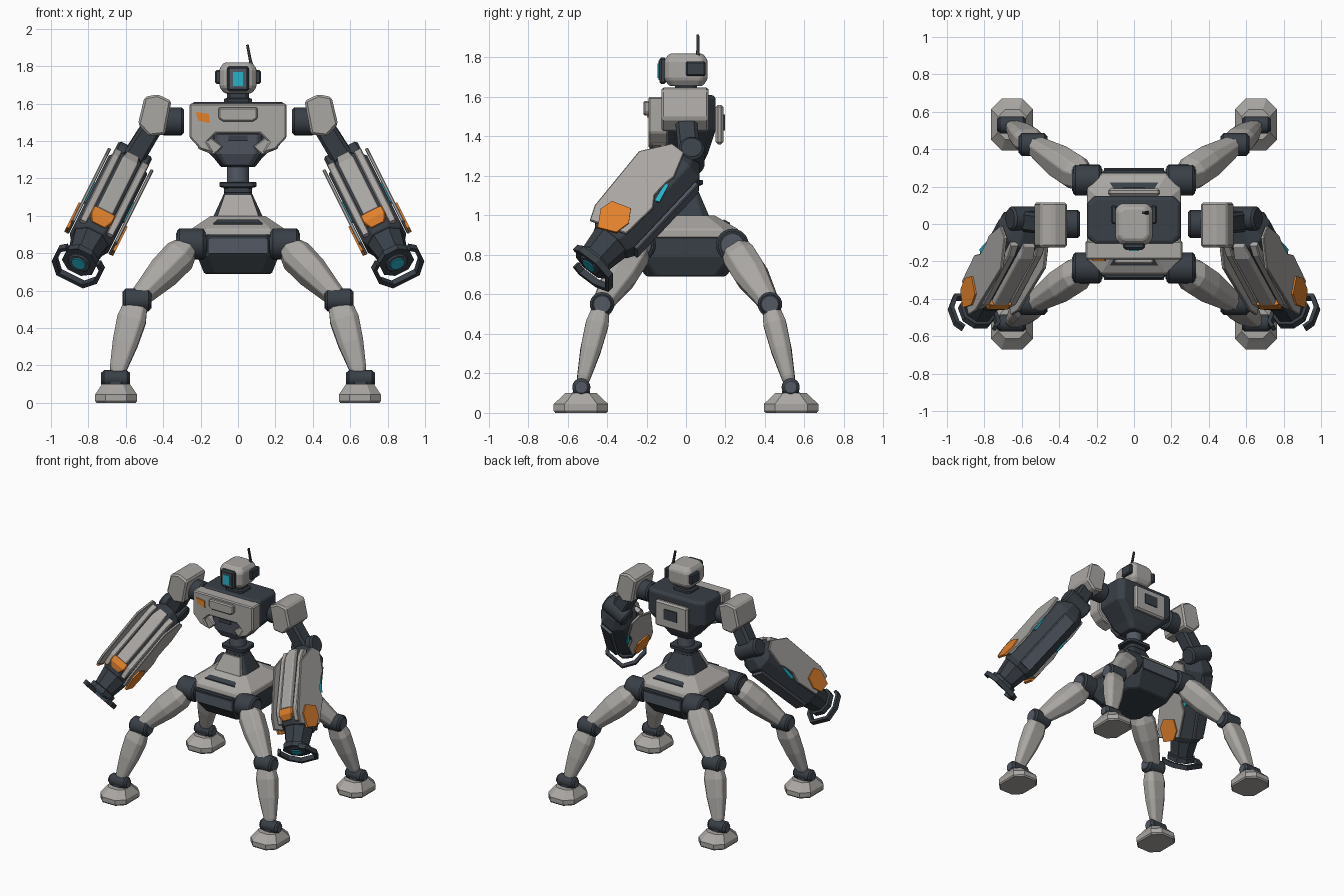
import bpy, bmesh, math
from mathutils import Vector, Matrix

if "Cube" in bpy.data.objects:
    bpy.data.objects.remove(bpy.data.objects["Cube"])

COLOURS = {
    "light_grey": (0.40, 0.385, 0.365), "charcoal": (0.040, 0.050, 0.062),
    "slate": (0.085, 0.098, 0.125), "orange": (0.75, 0.22, 0.025), "cyan": (0.02, 0.45, 0.58),
}
MATS = {}
for key, rgb in COLOURS.items():
    MATS[key] = bpy.data.materials.new(key)
    MATS[key].diffuse_color = (*rgb, 1)

X, Y, Z = Vector((1, 0, 0)), Vector((0, 1, 0)), Vector((0, 0, 1))


def frame(a, b, c, o=(0, 0, 0)):
    """Matrix whose columns are the local axes a, b, c and the origin o."""
    m = Matrix((a, b, c)).transposed().to_4x4()
    m.translation = Vector(o)
    return m


WORLD = frame(X, Y, Z)
FRONT = frame(X, Z, Y)     # profile in x, z; depth along y
SIDE = frame(Y, Z, X)      # profile in y, z; depth along x


def solid(name, rings, m, mat, bevel=0.0, mirror="", smooth=False):
    """Skin a list of equal-length point rings into a closed solid."""
    bm = bmesh.new()
    vs = [[bm.verts.new(m @ Vector(p)) for p in ring] for ring in rings]
    n = len(vs[0])
    bm.faces.new(vs[0][::-1])
    bm.faces.new(vs[-1])
    for a, b in zip(vs, vs[1:]):
        for i in range(n):
            j = (i + 1) % n
            bm.faces.new((a[i], a[j], b[j], b[i]))
    bmesh.ops.recalc_face_normals(bm, faces=bm.faces)
    me = bpy.data.meshes.new(name)
    bm.to_mesh(me)
    bm.free()
    me.materials.append(MATS[mat])
    ob = bpy.data.objects.new(name, me)
    bpy.context.collection.objects.link(ob)
    if smooth:
        bpy.ops.object.select_all(action="DESELECT")
        ob.select_set(True)
        bpy.context.view_layer.objects.active = ob
        bpy.ops.object.shade_smooth_by_angle(angle=math.radians(30))
    if bevel:
        b = ob.modifiers.new("bevel", "BEVEL")
        b.width, b.segments, b.limit_method = bevel, 1, "ANGLE"
        b.angle_limit = math.radians(35)
    if mirror:
        mod = ob.modifiers.new("mirror", "MIRROR")
        mod.use_axis = ("x" in mirror, "y" in mirror, False)
    return ob


def prism(name, pts, lo, hi, m, mat, **kw):
    return solid(name, [[(*p, h) for p in pts] for h in (lo, hi)], m, mat, **kw)


def rect(x0, x1, y0, y1):
    return [(x0, y0), (x1, y0), (x1, y1), (x0, y1)]


def box(name, x, y, z, mat, **kw):
    return prism(name, rect(*x, *y), *z, WORLD, mat, **kw)


def loft(name, secs, m, mat, cut=0.3, **kw):
    """Chamfered-rectangle sections: (height, half x, half y, centre x, centre y)."""
    rings = []
    for h, hx, hy, *c in secs:
        cx, cy = c or (0, 0)
        k = cut * min(hx, hy)
        q = [(hx, -hy + k), (hx, hy - k), (hx - k, hy), (-hx + k, hy),
             (-hx, hy - k), (-hx, -hy + k), (-hx + k, -hy), (hx - k, -hy)]
        rings.append([(cx + a, cy + b, h) for a, b in q])
    return solid(name, rings, m, mat, **kw)


def cyl(name, r, length, m, mat, sides=24, chamfer=0.012, **kw):
    circ = lambda q, h: [(q * math.cos(2 * math.pi * i / sides),
                          q * math.sin(2 * math.pi * i / sides), h) for i in range(sides)]
    e = length / 2
    rings = [circ(r - chamfer, -e), circ(r, chamfer - e), circ(r, e - chamfer), circ(r - chamfer, e)]
    return solid(name, rings, m, mat, smooth=True, **kw)


def limb(name, a, b, secs, mat, **kw):
    """Loft between two joints; section heights are fractions of the length."""
    a, b = Vector(a), Vector(b)
    d = (b - a).normalized()
    s = (X - d * X.dot(d)).normalized()
    L = (b - a).length
    return loft(name, [(t * L, *r) for t, *r in secs], frame(s, d.cross(s), d, a), mat, **kw)


# Pelvis and waist
loft("pelvis", [(.69, .18, .20), (.79, .22, .285), (.90, .22, .295)], WORLD, "charcoal", bevel=.008)
for sgn in (-1, 1):
    box("pelvis_panel", (-.16, .16), sorted((sgn * .285, sgn * .30)), (.80, .88), "slate")
loft("pelvis_cover", [(.885, .25, .275), (.93, .25, .265), (1.0, .145, .145)], WORLD, "light_grey", bevel=.006)
loft("waist_cone", [(.99, .135, .12), (1.13, .07, .06)], WORLD, "charcoal", bevel=.006)
solid("waist_cover", [[(-.11, y - .118, 1.0), (.11, y - .118, 1.0), (.07, y - .066, 1.115), (-.07, y - .066, 1.115)]
                      for y in (-.012, .02)], WORLD, "light_grey")
for sgn in (-1, 1):
    solid("pelvis_vent", [[(-.13, sgn * .222, .955 + h), (.13, sgn * .222, .955 + h),
                           (.11, sgn * .19, .973 + h), (-.11, sgn * .19, .973 + h)] for h in (0, .008)],
          WORLD, "charcoal")
loft("waist_collar", [(1.12, .075, .065), (1.15, .075, .065), (1.155, .10, .085), (1.18, .10, .085)],
     WORLD, "charcoal", bevel=.004)
cyl("waist_column", .06, .14, frame(X, Y, Z, (0, 0, 1.23)), "slate")

# Torso
loft("torso", [(1.26, .09, .075, 0, .01), (1.31, .13, .11, 0, .0), (1.43, .25, .13, 0, .02), (1.595, .25, .13, 0, .02),
               (1.61, .235, .115, 0, .02)], WORLD, "charcoal", bevel=.006)
prism("chest_plate", [(-.26, 1.60), (-.26, 1.42), (-.20, 1.355), (-.13, 1.335), (-.165, 1.395), (-.12, 1.44),
                      (.12, 1.44), (.165, 1.395), (.13, 1.335), (.20, 1.355), (.26, 1.42), (.26, 1.60)],
      -.19, -.09, FRONT, "light_grey", bevel=.008)
prism("chest_flap", [(.215, 1.36), (.13, 1.325), (.08, 1.37), (.12, 1.40), (.16, 1.43), (.21, 1.40)],
      -.175, -.10, FRONT, "light_grey", bevel=.006, mirror="x")
loft("abdomen", [(1.27, .08, .07, 0, -.05), (1.33, .12, .09, 0, -.06), (1.44, .13, .08, 0, -.08)],
     WORLD, "slate", bevel=.006)
box("abdomen_slot", (-.05, .05), (-.165, -.14), (1.40, 1.43), "charcoal")
prism("chest_panel", [(-.105, 1.58), (-.105, 1.52), (-.08, 1.505), (.08, 1.505), (.105, 1.52), (.105, 1.58)],
      -.215, -.18, FRONT, "light_grey", bevel=.008)
prism("chest_mark", [(-.225, 1.555), (-.215, 1.51), (-.15, 1.495), (-.155, 1.545)], -.197, -.188, FRONT, "orange")
box("back_plate", (-.14, .14), (.15, .19), (1.36, 1.56), "light_grey", bevel=.012)
box("back_hatch", (-.055, .055), (.185, .197), (1.43, 1.51), "charcoal")

# Head
loft("neck", [(1.60, .075, .065), (1.625, .075, .065), (1.63, .06, .055), (1.67, .06, .055)], WORLD, "charcoal")
loft("head", [(1.655, .075, .085), (1.69, .10, .11), (1.785, .10, .11), (1.82, .075, .085)], WORLD,
     "light_grey", bevel=.008)
box("visor_frame", (-.058, .058), (-.135, -.10), (1.665, 1.80), "charcoal", bevel=.01)
box("visor_inner", (-.042, .042), (-.14, -.13), (1.685, 1.785), "slate")
box("visor_lens", (-.028, .028), (-.145, -.135), (1.695, 1.77), "cyan")
box("ear", (.09, .122), (0, .10), (1.705, 1.78), "charcoal", bevel=.008, mirror="x")
limb("antenna", (.072, .06, 1.80), (.05, .06, 1.915), [(0, .011, .011), (.3, .008, .008), (1, .007, .007)], "charcoal")

# Shoulders and upper arms
cyl("shoulder_joint", .075, .12, frame(Y, Z, X, (.35, 0, 1.505)), "charcoal", mirror="x")
prism("shoulder_pad", [(.50, 1.636), (.43, 1.65), (.356, 1.615), (.39, 1.435), (.475, 1.425), (.535, 1.49)],
      -.125, .115, FRONT, "light_grey", bevel=.012, mirror="x")
limb("upper_arm", (.45, 0, 1.49), (.585, .02, 1.27), [(0, .055, .055), (1, .06, .055)], "charcoal", mirror="x")

# Forearm cannons: local x outward, y up-forward, z along the barrel
D = Vector((.343, -.643, -.686)).normalized()
S = Vector((-D.z, 0, D.x)).normalized()
N = D.cross(S)
E = (.574, .029, 1.30)
ARM, PLATE = frame(S, N, D, E), frame(D, N, S, E)
cyl("elbow", .065, .20, PLATE, "charcoal", mirror="x")
loft("cannon_core", [(.02, .07, .07), (.09, .115, .125), (.60, .115, .125), (.64, .10, .105)], ARM,
     "charcoal", cut=.55, bevel=.005, mirror="x")
loft("cannon_belly", [(.12, .05, .02, 0, -.125), (.60, .05, .02, 0, -.125)], ARM, "slate", mirror="x")
loft("barrel", [(.62, .10, .10), (.76, .075, .08), (.765, .09, .095), (.80, .09, .095)], ARM,
     "charcoal", cut=.55, mirror="x")
cyl("muzzle_ring", .062, .03, ARM @ Matrix.Translation((0, 0, .795)), "slate", sides=16, chamfer=.005, mirror="x")
cyl("muzzle_glow", .042, .02, ARM @ Matrix.Translation((0, 0, .806)), "cyan", sides=16, chamfer=.003, mirror="x")
outer = [(-.10, .09), (-.135, .05), (-.135, -.06), (-.08, -.145), (.08, -.145), (.135, -.06), (.135, .05), (.10, .09)]
inner = [(-.085, .075), (-.112, .045), (-.112, -.05), (-.068, -.122),
         (.068, -.122), (.112, -.05), (.112, .045), (.085, .075)]
prism("muzzle_guard", outer + inner[::-1], .795, .83, ARM, "charcoal", mirror="x")

side_shape = [(.06, .08), (.20, .18), (.58, .155), (.66, .12), (.60, -.07), (.40, -.08), (.34, -.04), (.25, -.04),
              (.20, -.05), (.06, 0)]
hexagon = [(.48, .0), (.51, .10), (.58, .115), (.67, .06), (.63, -.03), (.55, -.045)]
for tag, sg in (("outer", 1), ("inner", -1)):
    span = lambda a, b: sorted((sg * a, sg * b))
    prism(tag + "_side_plate", side_shape, *span(.118, .136), PLATE, "light_grey", bevel=.004, mirror="x")
    prism(tag + "_orange_plate", hexagon, *span(.130, .146), PLATE, "orange", mirror="x")
    prism(tag + "_glow", [(.23, -.03), (.25, -.055), (.35, -.08), (.36, -.055)], *span(.11, .122), PLATE,
          "cyan", mirror="x")
    # Sloping strips between top and sides
    loft(tag + "_strip", [(.08, .022, .015, sg * .08, .11), (.14, .022, .025, sg * .08, .12),
                          (.54, .022, .025, sg * .08, .12), (.62, .018, .012, sg * .08, .10)], ARM,
         "light_grey", mirror="x")
loft("top_plate", [(.07, .035, .012, 0, .125), (.14, .045, .02, 0, .145), (.53, .045, .02, 0, .14)], ARM,
     "light_grey", bevel=.004, mirror="x")
loft("top_orange", [(.53, .065, .022, 0, .135), (.575, .065, .022, 0, .13), (.61, .04, .012, 0, .115)], ARM,
     "orange", mirror="x")

# Legs, built once and mirrored to all four corners
HIP, KNEE, ANKLE = (.25, .235, .85), (.54, .425, .55), (.655, .53, .13)
for name, pos, r, length in (("hip", HIP, .083, .15), ("knee", KNEE, .062, .145), ("ankle", ANKLE, .046, .145)):
    cyl(name + "_joint", r, length, frame(Y, Z, X, pos), "charcoal", mirror="xy")
    cyl(name + "_cap", r * .75, length + .012, frame(Y, Z, X, pos), "slate", chamfer=.004, mirror="xy")
limb("thigh", HIP, KNEE, [(.08, .06, .07), (.22, .085, .085), (.5, .08, .085), (.97, .05, .052)],
     "light_grey", cut=.5, bevel=.005, mirror="xy")
limb("shin", KNEE, ANKLE, [(.08, .065, .045), (.25, .078, .058), (.55, .068, .052), (.88, .045, .034), (.95, .033, .028)],
     "light_grey", cut=.5, bevel=.005, mirror="xy")
limb("ankle_post", ANKLE, (.655, .53, .06), [(0, .04, .04), (1, .05, .05)], "charcoal", mirror="xy")
loft("foot", [(0, .105, .13), (.01, .112, .138), (.045, .112, .138), (.085, .085, .095), (.10, .075, .08)],
     frame(X, Y, Z, (.652, .532, 0)), "light_grey", cut=.5, mirror="xy")

for m in bpy.data.materials:
    if m.users and not m.is_grease_pencil:
        m.use_nodes = True
        m.node_tree.nodes["Principled BSDF"].inputs["Base Color"].default_value = m.diffuse_color
